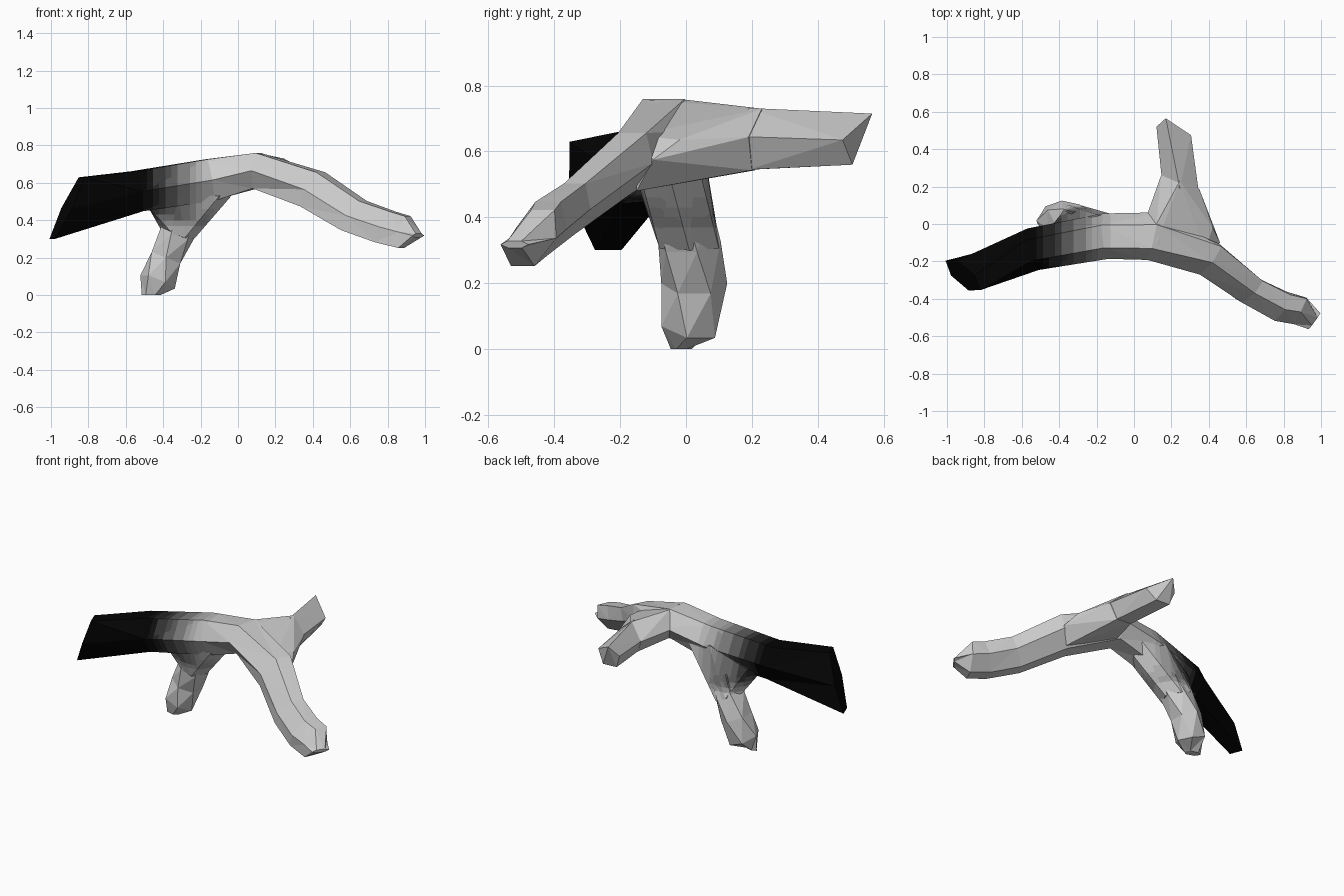
import bpy, bmesh, math
from mathutils import Vector

if "Cube" in bpy.data.objects:
    bpy.data.objects.remove(bpy.data.objects["Cube"])

Z = Vector((0, 0, 1))


def finish(name, bm):
    bmesh.ops.recalc_face_normals(bm, faces=bm.faces[:])
    me = bpy.data.meshes.new(name)
    bm.to_mesh(me)
    bm.free()
    ob = bpy.data.objects.new(name, me)
    bpy.context.collection.objects.link(ob)
    return ob


def limb(name, path, sides=6):
    """Loft a tube; path entries: centre, half width, half height or explicit up vector."""
    bm = bmesh.new()
    pts = [Vector(p[0]) for p in path]
    rings = []
    for i, (c, w, h) in enumerate(path):
        t = (pts[min(i + 1, len(pts) - 1)] - pts[max(i - 1, 0)]).normalized()
        side = t.cross(Z).normalized()
        up = Vector(h) if isinstance(h, tuple) else side.cross(t) * h
        ring = []
        for k in range(sides):
            a = 2 * math.pi * k / sides
            ring.append(bm.verts.new(pts[i] + side * w * math.cos(a) + up * math.sin(a)))
        rings.append(ring)
    for r, s in zip(rings, rings[1:]):
        for k in range(sides):
            n = (k + 1) % sides
            bm.faces.new((r[k], r[n], s[n], s[k]))
    bm.faces.new(rings[0])
    bm.faces.new(rings[-1])
    bmesh.ops.triangulate(bm, faces=bm.faces[:])
    return finish(name, bm)


def web(name, points):
    """Convex faceted piece spanned by a few corner points."""
    bm = bmesh.new()
    for p in points:
        bm.verts.new(p)
    res = bmesh.ops.convex_hull(bm, input=bm.verts[:])
    junk = {v for v in res["geom_interior"] + res["geom_unused"]
            if isinstance(v, bmesh.types.BMVert)}
    bmesh.ops.delete(bm, geom=list(junk), context='VERTS')
    return finish(name, bm)


# Main bough, from the charred left end to the right tip
bough = limb("branch", [
    ((-0.915, -0.275, 0.465), 0.085, (0.09, -0.045, 0.19)),
    ((-0.54, -0.135, 0.555), 0.115, 0.125),
    ((-0.15, -0.065, 0.615), 0.122, 0.13),
    ((0.10, -0.065, 0.665), 0.13, 0.11),
    ((0.40, -0.185, 0.565), 0.098, (0.05, 0.025, 0.105)),
    ((0.62, -0.355, 0.425), 0.078, (0.055, 0.02, 0.09)),
    ((0.785, -0.44, 0.365), 0.084, (0.045, 0.025, 0.095)),
    ((0.89, -0.465, 0.337), 0.078, (0.02, 0.035, 0.098)),
    ((0.965, -0.52, 0.318), 0.053, 0.012),
])

# Side shoot towards the back, and the fork filler at its root
shoot = web("back_shoot", [
    (0.17, 0.565, 0.715), (0.12, 0.52, 0.65), (0.305, 0.475, 0.635),
    (0.25, 0.505, 0.56), (0.15, 0.505, 0.565),
    (0.245, 0.19, 0.732), (0.148, 0.25, 0.64), (0.345, 0.18, 0.645),
    (0.30, 0.19, 0.545), (0.20, 0.20, 0.545),
])
fork = web("fork", [
    (0.12, 0.0, 0.757), (0.12, -0.11, 0.755), (0.245, 0.23, 0.73),
    (0.07, 0.05, 0.66), (0.145, 0.26, 0.64), (0.348, 0.19, 0.644),
    (0.42, -0.02, 0.635), (0.46, -0.10, 0.575), (0.30, 0.2, 0.543),
    (0.20, 0.21, 0.543), (0.38, -0.15, 0.65), (0.40, -0.15, 0.48),
    (0.12, -0.03, 0.57),
])

# Supporting shoot curving down to the ground, and its root
leg = limb("lower_shoot", [
    ((-0.28, -0.01, 0.44), 0.095, 0.095),
    ((-0.325, 0.01, 0.33), 0.10, 0.095),
    ((-0.385, 0.025, 0.20), 0.10, 0.095),
    ((-0.43, 0.01, 0.07), 0.095, 0.10),
    ((-0.465, -0.015, 0.0), 0.038, (-0.045, 0, 0)),
])
root = web("root", [
    (-0.48, -0.08, 0.47), (-0.04, -0.05, 0.525), (-0.04, 0.03, 0.59),
    (-0.20, 0.05, 0.63), (-0.44, -0.01, 0.51), (-0.10, -0.14, 0.53),
    (-0.32, -0.16, 0.54), (-0.415, 0.01, 0.355), (-0.235, 0.01, 0.30),
    (-0.355, -0.08, 0.335), (-0.285, -0.08, 0.305),
    (-0.355, 0.1, 0.335), (-0.285, 0.1, 0.305),
])

# Fuse the shoots into the bough
parts = (fork, shoot, leg, root)
for part in parts:
    mod = bough.modifiers.new(part.name, 'BOOLEAN')
    mod.operation = 'UNION'
    mod.solver = 'EXACT'
    mod.object = part
bm = bmesh.new()
bm.from_object(bough, bpy.context.evaluated_depsgraph_get())
bough.modifiers.clear()
for part in parts:
    bpy.data.objects.remove(part)

# Slice the fading zone so the charring can be coloured in steps
STEPS = 14
X0, X1 = -0.52, -0.06


def slice_at(co, no, test):
    faces = [f for f in bm.faces if test(f.calc_center_median())]
    geom = set(faces)
    for f in faces:
        geom.update(f.edges)
        geom.update(f.verts)
    bmesh.ops.bisect_plane(bm, geom=list(geom), plane_co=co, plane_no=no, dist=1e-5)


for z in (0.34, 0.37, 0.40, 0.43, 0.46):
    slice_at((0, 0, z), (0, 0, 1), lambda c: -0.6 < c.x < 0 and c.z < 0.6)
for i in range(STEPS + 1):
    slice_at((X0 + (X1 - X0) * i / STEPS, 0, 0), (1, 0, 0), lambda c: c.z > 0.34)

# Charred-to-bare colours
for i in range(STEPS + 1):
    v = 0.001 + 0.799 * (i / STEPS) ** 2
    m = bpy.data.materials.new("bark_%d" % i)
    m.diffuse_color = (v, v, v, 1)
    m.use_nodes = True
    m.node_tree.nodes["Principled BSDF"].inputs["Base Color"].default_value = m.diffuse_color
    bough.data.materials.append(m)
for f in bm.faces:
    c = f.calc_center_median()
    t = min(max((c.x - X0) / (X1 - X0), 0), 1)
    if c.x > -0.55:
        t = max(t, min(max((0.48 - c.z) / 0.14, 0), 1))
    f.material_index = round(t * STEPS)
    f.smooth = False
bm.to_mesh(bough.data)
bm.free()
